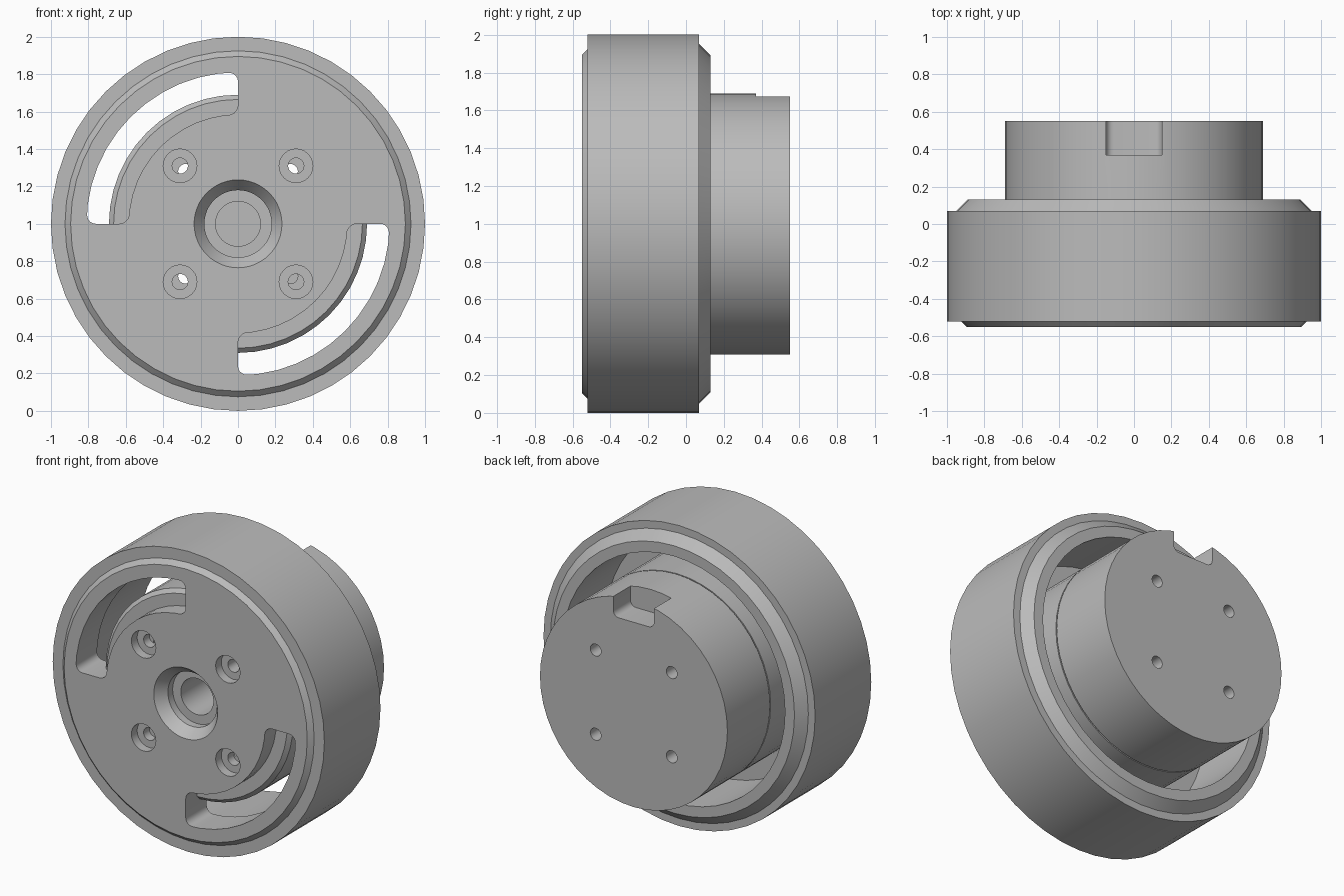
import bpy, bmesh, math
from mathutils import Vector

if "Cube" in bpy.data.objects:
    bpy.data.objects.remove(bpy.data.objects["Cube"], do_unlink=True)

SIDES = 48
AXIS_Z = 1.0

metal = bpy.data.materials.new("plain_grey")
metal.use_nodes = True
GREY = (0.5, 0.5, 0.5, 1)
metal.diffuse_color = GREY
metal.node_tree.nodes["Principled BSDF"].inputs["Base Color"].default_value = GREY


def finish(name, bm):
    bmesh.ops.recalc_face_normals(bm, faces=bm.faces)
    mesh = bpy.data.meshes.new(name)
    bm.to_mesh(mesh)
    bm.free()
    mesh.materials.append(metal)
    obj = bpy.data.objects.new(name, mesh)
    bpy.context.collection.objects.link(obj)
    return obj


def lathe(name, profile, x=0, z=AXIS_Z, sides=SIDES, closed=False):
    """Turn (radius, y) points around a front-to-back axis."""
    bm = bmesh.new()
    rings = []
    for r, y in profile:
        angles = [math.tau * i / sides for i in range(sides)]
        rings.append([bm.verts.new((x + r * math.cos(a), y, z + r * math.sin(a)))
                      for a in angles])
    pairs = list(zip(rings, rings[1:]))
    if closed:
        pairs.append((rings[-1], rings[0]))
    else:
        bm.faces.new(rings[0])
        bm.faces.new(rings[-1])
    for a, b in pairs:
        for i in range(sides):
            j = (i + 1) % sides
            bm.faces.new((a[i], a[j], b[j], b[i]))
    return finish(name, bm)


def prism(name, outline, y0, y1, corners, radius):
    """Extrude an (x, z) outline along y and round the listed corners."""
    bm = bmesh.new()
    front = [bm.verts.new((x, y0, z)) for x, z in outline]
    back = [bm.verts.new((x, y1, z)) for x, z in outline]
    bm.faces.new(front)
    bm.faces.new(back)
    n = len(outline)
    for i in range(n):
        j = (i + 1) % n
        bm.faces.new((front[i], front[j], back[j], back[i]))
    edges = [bm.edges.get((front[i], back[i])) for i in corners]
    bmesh.ops.bevel(bm, geom=edges, offset=radius, segments=5,
                    profile=0.5, affect='EDGES')
    return finish(name, bm)


def cut(obj, cutters):
    """Subtract each cutter, bake the result and remove the cutters."""
    for c in cutters:
        c.hide_render = True
        mod = obj.modifiers.new("cut", 'BOOLEAN')
        mod.operation = 'DIFFERENCE'
        mod.solver = 'EXACT'
        mod.object = c
    deps = bpy.context.evaluated_depsgraph_get()
    baked = bpy.data.meshes.new_from_object(obj.evaluated_get(deps))
    obj.modifiers.clear()
    obj.data = baked
    for c in cutters:
        bpy.data.objects.remove(c, do_unlink=True)


def smooth(obj):
    bpy.ops.object.select_all(action='DESELECT')
    obj.select_set(True)
    bpy.context.view_layer.objects.active = obj
    bpy.ops.object.shade_smooth_by_angle(angle=math.radians(25))


def slot(start):
    """Quarter-turn slot with rounded corners."""
    steps = SIDES // 4
    angles = [start + math.pi / 2 * i / steps for i in range(steps + 1)]
    path = [(0.81, a) for a in angles] + [(0.585, a) for a in reversed(angles)]
    outline = [(r * math.cos(a), AXIS_Z + r * math.sin(a)) for r, a in path]
    last = len(path) - 1
    return prism("slot_cutter", outline, -0.7, -0.2,
                 (0, steps, steps + 1, last), 0.05)


QUADRANTS = [(sx, sz) for sx in (-1, 1) for sz in (-1, 1)]

# Outer bell: front plate with countersunk centre and a chamfered rim
bell = lathe("outer_bell", [
    (0.235, -0.55), (0.895, -0.55), (0.925, -0.52), (1, -0.52), (1, 0.07),
    (0.95, 0.07), (0.89, 0.13), (0.82, 0.13), (0.82, -0.33),
    (0.18, -0.33), (0.18, -0.48)], closed=True)
bell_cutters = [slot(math.pi / 2), slot(math.pi * 1.5)]
for sx, sz in QUADRANTS:
    # stepped screw holes
    bell_cutters.append(lathe("screw_cutter", [
        (0.09, -0.7), (0.09, -0.49), (0.042, -0.49), (0.042, -0.2)],
        sx * 0.31, AXIS_Z + sz * 0.31, 24))
cut(bell, bell_cutters)
smooth(bell)

# Inner core: chamfered drum with a blind bore and a fine seam
core = lathe("inner_core", [
    (0.12, 0.3), (0.12, -0.43), (0.665, -0.43), (0.69, -0.405),
    (0.69, 0.095), (0.682, 0.095), (0.682, 0.103), (0.69, 0.103), (0.69, 0.55)])
core_cutters = [lathe("bolt_cutter", [(0.04, -0.7), (0.04, 0.7)],
                      sx * 0.28, AXIS_Z + sz * 0.28, 24) for sx, sz in QUADRANTS]

# Cable notch at the top of the rear edge
core_cutters.append(prism("notch_cutter", [
    (-0.15, 1.54), (0.15, 1.54), (0.15, 1.8), (-0.15, 1.8)],
    0.37, 0.7, (0, 1), 0.04))
cut(core, core_cutters)
smooth(core)
